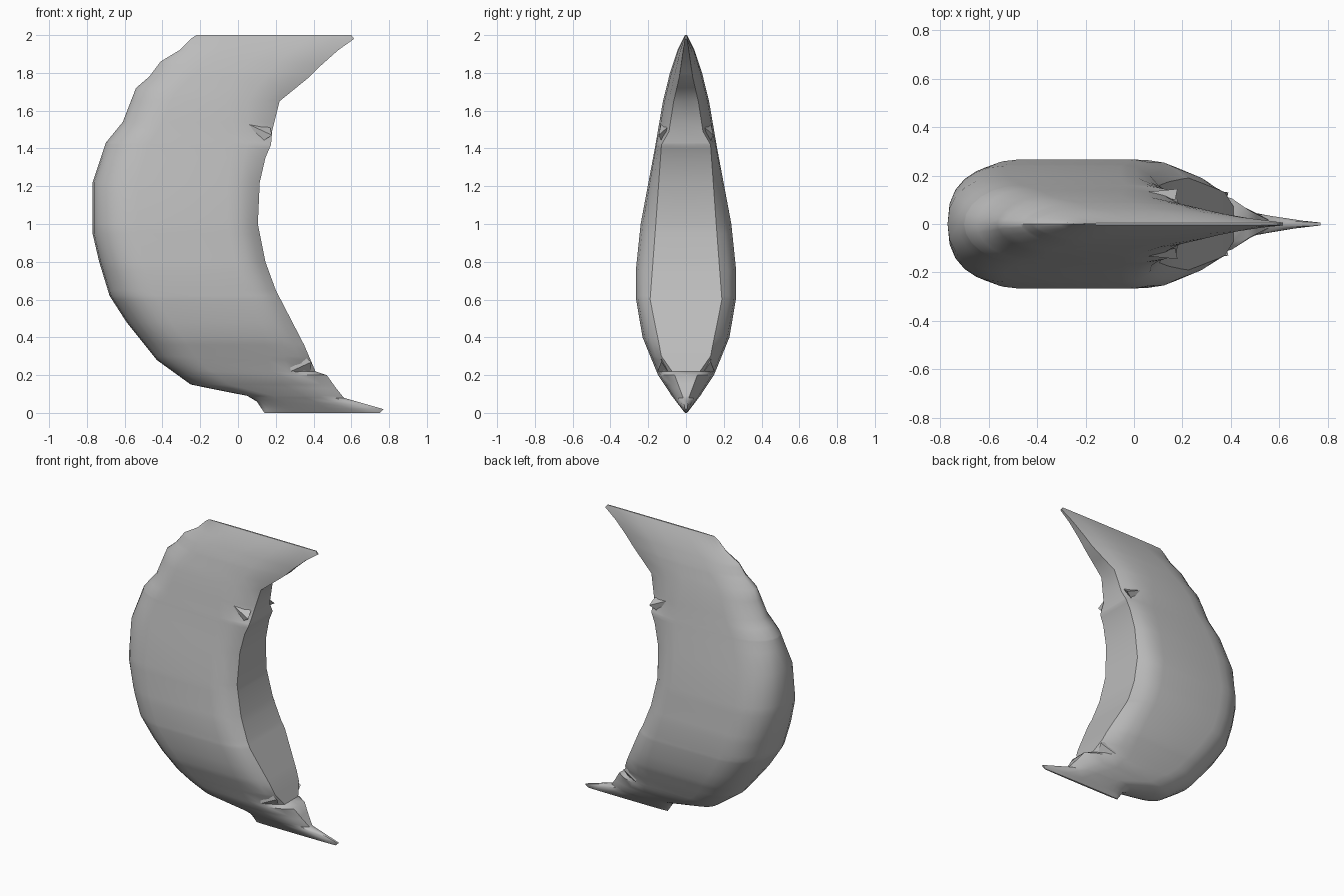
import bpy
import bmesh
import math

cube = bpy.data.objects.get("Cube")
if cube:
    bpy.data.objects.remove(cube, do_unlink=True)

# Profiles as (height, value) pairs
OUTER_EDGE = [(0, .14), (.03, .12), (.06, .1), (.09, .05), (.15, -.25), (.28, -.43),
              (.48, -.59), (.62, -.68), (.8, -.735), (.95, -.77), (1.22, -.77),
              (1.43, -.7), (1.54, -.61), (1.72, -.54), (1.78, -.47), (1.86, -.41),
              (1.92, -.31), (1.98, -.25), (2, -.22)]
INNER_EDGE = [(0, .75), (.02, .77), (.08, .56), (.13, .52), (.2, .47), (.22, .41),
              (.36, .35), (.65, .2), (.8, .145), (1, .105), (1.22, .115), (1.35, .145),
              (1.42, .175), (1.49, .18), (1.65, .22), (1.78, .38), (1.84, .44),
              (1.92, .53), (1.98, .615), (2, .6)]
HALF_WIDTH = [(0, .006), (.09, .075), (.2, .148), (.4, .23), (.6, .264), (.75, .266),
              (1, .24), (1.4, .165), (1.65, .122), (1.8, .085), (1.92, .045), (2, .005)]
INNER_FACE = [(0, .003), (.08, .015), (.2, .06), (.3, .13), (.6, .19), (1, .16),
              (1.42, .13), (1.49, .09), (1.65, .065), (1.78, .035), (2, .003)]


def sample(profile, z):
    """Linear interpolation along a profile."""
    for (z0, a), (z1, b) in zip(profile, profile[1:]):
        if z <= z1:
            return a + (b - a) * (z - z0) / (z1 - z0)
    return profile[-1][1]


def section(z):
    """Horizontal slice: rounded back, long flat sides, bevelled inner face."""
    back, front = sample(OUTER_EDGE, z), sample(INNER_EDGE, z)
    width, face = sample(HALF_WIDTH, z), sample(INNER_FACE, z)
    length = front - back
    pinch = min(1, max(0, (z - 1.2) / .5))       # back narrows to a ridge up high
    half = []
    for step in range(1, 7):
        angle = step / 6 * math.pi / 2
        reach = .27 * length * (1 - math.cos(angle))
        bulge = math.sin(angle) ** (.8 + .5 * pinch)
        half.append((back + reach, width * bulge))
    # Horn ends taper along a longer stretch than the middle
    horn = min(1, abs(z - .9) / .9) ** 3
    taper = length * (.18 + .3 * horn)
    for t, blend in ((1, 1), (.6, .86), (.25, .5), (0, 0)):
        half.append((front - taper * t, face + (width - face) * blend))
    ring = [(back, 0)] + half + [(front, 0)] + [(x, -y) for x, y in reversed(half)]
    return [(x, y, z) for x, y in ring]


# Crescent body: loft of slices
heights = sorted({z for p in (OUTER_EDGE, INNER_EDGE, HALF_WIDTH, INNER_FACE) for z, _ in p})
bm = bmesh.new()
rings = [[bm.verts.new(co) for co in section(z)] for z in heights]
for low, high in zip(rings, rings[1:]):
    for k in range(len(low)):
        n = (k + 1) % len(low)
        bm.faces.new((low[k], low[n], high[n], high[k]))
bm.faces.new(rings[0])
bm.faces.new(rings[-1])
bmesh.ops.recalc_face_normals(bm, faces=bm.faces)
mesh = bpy.data.meshes.new("crescent_body")
bm.to_mesh(mesh)
bm.free()
body = bpy.data.objects.new("crescent_body", mesh)
bpy.context.collection.objects.link(body)

# Plain grey material
grey = bpy.data.materials.new("plain_grey")
grey.use_nodes = True
colour = (.5, .5, .5, 1)
grey.diffuse_color = colour
grey.node_tree.nodes["Principled BSDF"].inputs["Base Color"].default_value = colour
mesh.materials.append(grey)


# Small torn folds beside the inner face, one set per side
def fold(name, points):
    fold_mesh = bpy.data.meshes.new(name)
    fold_mesh.from_pydata(points, [], [(0, 1, 2), (0, 2, 3), (0, 3, 1), (1, 3, 2)])
    fold_mesh.materials.append(grey)
    bpy.context.collection.objects.link(bpy.data.objects.new(name, fold_mesh))


for side, label in ((1, "back"), (-1, "front")):
    fold("upper_fold_" + label, [(.03, side * .13, 1.54), (.18, side * .145, 1.47),
                                 (.17, side * .1, 1.51), (.1, side * .12, 1.42)])
    fold("lower_fold_" + label, [(.25, side * .14, .36), (.39, side * .13, .27),
                                 (.38, side * .09, .21), (.28, side * .15, .22)])

bpy.ops.object.select_all(action="DESELECT")
body.select_set(True)
bpy.context.view_layer.objects.active = body
bpy.ops.object.shade_smooth_by_angle(angle=math.radians(40))
